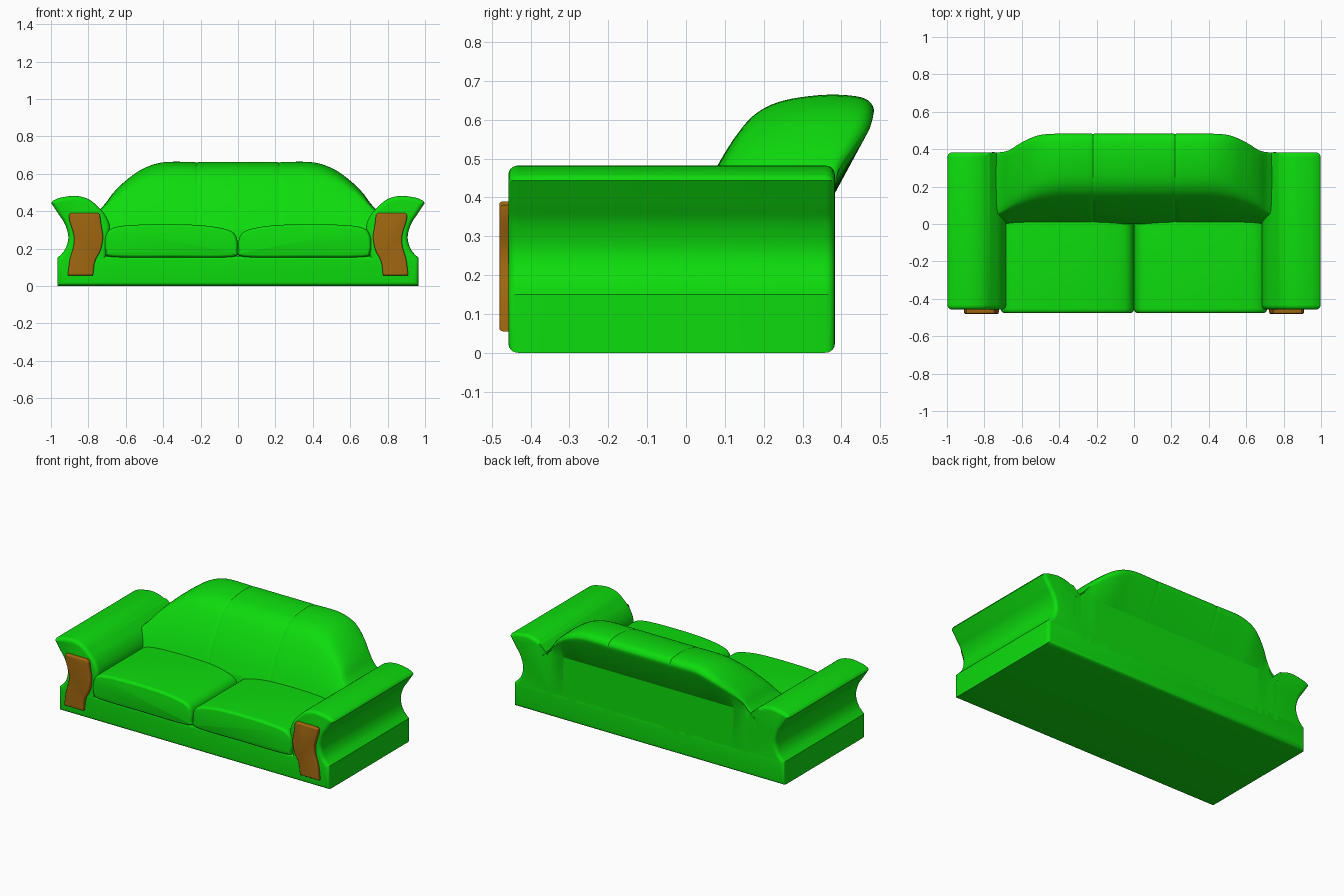
import bpy, bmesh, math

if "Cube" in bpy.data.objects:
    bpy.data.objects.remove(bpy.data.objects["Cube"])


def material(name, rgb):
    m = bpy.data.materials.new(name)
    m.diffuse_color = (*rgb, 1)
    m.use_nodes = True
    m.node_tree.nodes["Principled BSDF"].inputs["Base Color"].default_value = m.diffuse_color
    return m


GREEN = material("green_fabric", (0.004, 0.72, 0.004))
BROWN = material("brown_wood", (0.355, 0.137, 0.005))


def spline(pts, n=5, closed=False):
    """Catmull-Rom curve through points of any dimension."""
    out, c = [], len(pts)
    for i in range(c if closed else c - 1):
        if closed:
            q = [pts[(i + k) % c] for k in (-1, 0, 1, 2)]
        else:
            q = [pts[min(max(i + k, 0), c - 1)] for k in (-1, 0, 1, 2)]
        for s in range(n):
            t = s / n
            out.append(tuple(0.5 * (2 * b + (d - a) * t + (2 * a - 5 * b + 4 * d - e) * t * t
                                    + (3 * b - a - 3 * d + e) * t ** 3)
                             for a, b, d, e in zip(*q)))
    return out if closed else out + [tuple(pts[-1])]


def finish(name, bm, mat, angle=40):
    bmesh.ops.recalc_face_normals(bm, faces=bm.faces[:])
    me = bpy.data.meshes.new(name)
    bm.to_mesh(me)
    bm.free()
    me.materials.append(mat)
    ob = bpy.data.objects.new(name, me)
    bpy.context.collection.objects.link(ob)
    bpy.ops.object.select_all(action='DESELECT')
    ob.select_set(True)
    bpy.context.view_layer.objects.active = ob
    bpy.ops.object.shade_smooth_by_angle(angle=math.radians(angle))
    return ob


def loft(name, rings, mat, angle=40):
    bm = bmesh.new()
    rings = [[bm.verts.new(p) for p in ring] for ring in rings]
    for r, q in zip(rings, rings[1:]):
        for i in range(len(r)):
            j = (i + 1) % len(r)
            bm.faces.new((r[i], r[j], q[j], q[i]))
    bm.faces.new(rings[0])
    bm.faces.new(rings[-1][::-1])
    return finish(name, bm, mat, angle)


def inward(pts):
    """Mitred inward direction at each outline point."""
    n = len(pts)
    area = sum(pts[i - 1][0] * pts[i][1] - pts[i][0] * pts[i - 1][1] for i in range(n))
    s = 1 if area > 0 else -1
    dirs = []
    for i in range(n):
        e = []
        for a, b in ((pts[i - 1], pts[i]), (pts[i], pts[(i + 1) % n])):
            dx, dz = b[0] - a[0], b[1] - a[1]
            m = math.hypot(dx, dz)
            e.append((-s * dz / m, s * dx / m))
        x, z = e[0][0] + e[1][0], e[0][1] + e[1][1]
        m = max(x * x + z * z, 1.0) / 2
        dirs.append((x / m, z / m))
    return dirs


def prism(name, pts, y0, y1, rim, depth, mat, rear=lambda x, z: True):
    """Extrude an (x, z) outline along y with rounded end rims."""
    dirs, rings = inward(pts), []
    steps = [k / 5 * math.pi / 2 for k in range(6)]
    for front, angles in ((True, steps), (False, steps[::-1])):
        for t in angles:
            d, off = rim * (1 - math.sin(t)), depth * (1 - math.cos(t))
            ring = []
            for (x, z), (u, v) in zip(pts, dirs):
                w = 1 if front or rear(x, z) else 0
                ring.append((x + u * d * w, y0 + off if front else y1 - off * w, z + v * d * w))
            rings.append(ring)
    return loft(name, rings, mat)


# Base with flared arms, one U-shaped outline
outer = spline([(0.965, 0.15), (0.925, 0.195), (0.907, 0.26), (0.925, 0.33), (0.96, 0.385), (0.998, 0.443)])
inner = spline([(0.99, 0.456), (0.95, 0.472), (0.87, 0.482), (0.80, 0.465), (0.75, 0.425),
                (0.71, 0.38), (0.685, 0.32), (0.69, 0.25), (0.705, 0.16)])
half = [(0.965, 0.0)] + outer + inner
prism("base_and_arms", half + [(-x, z) for x, z in half[::-1]], -0.457, 0.383, 0.022, 0.025, GREEN,
      lambda x, z: abs(x) > 0.78 or z < 0.1)

# Seat cushions and wooden arm panels, mirrored left and right
cushion = spline([(0.035, 0.155), (0.003, 0.19), (0.003, 0.24), (0.02, 0.28), (0.07, 0.305), (0.2, 0.325),
                  (0.4, 0.33), (0.58, 0.325), (0.67, 0.31), (0.705, 0.275), (0.712, 0.22),
                  (0.705, 0.18), (0.67, 0.155), (0.35, 0.153)], 4, True)
panel = (spline([(0.775, 0.055), (0.765, 0.13), (0.735, 0.19), (0.722, 0.26), (0.73, 0.32), (0.738, 0.38)])
         + spline([(0.748, 0.39), (0.895, 0.39)], 2)
         + spline([(0.905, 0.38), (0.90, 0.345), (0.878, 0.27), (0.88, 0.21), (0.90, 0.14), (0.91, 0.055)]))
for side, s in (("right", 1), ("left", -1)):
    prism(side + "_seat_cushion", [(s * x, z) for x, z in cushion], -0.475, 0.06, 0.015, 0.025, GREEN)
    prism(side + "_arm_panel", [(s * x, z) for x, z in panel], -0.48, -0.44, 0.007, 0.012, BROWN)

# Backrest: cross-sections lofted along x, shrinking toward the arms
front = [(0, 0.30), (0.04, 0.40), (0.08, 0.48), (0.13, 0.56), (0.18, 0.615), (0.25, 0.648), (0.36, 0.663)]
rear = [(0.45, 0.656), (0.48, 0.63), (0.476, 0.60)]


def section(x, h, yb, groove):
    k = (h - 0.30) / 0.363
    ring = []
    for y, z in front:
        w = max(0, (y - 0.18) / 0.30)
        ring.append(((1 - w) * y * k + w * y * yb / 0.48 + groove * (1 - w), 0.30 + (z - 0.30) * k))
    ring += [(y * yb / 0.48, 0.30 + (z - 0.30) * k) for y, z in rear]
    low = min(0.41, ring[-1][1] - 0.02)
    return [(x, y, z) for y, z in [(0.0, 0.12)] + spline(ring, 5) + [(0.383, low), (0.383, 0.12)]]


wing = spline([(0.25, 0.663, 0.482), (0.40, 0.661, 0.482), (0.51, 0.626, 0.473), (0.60, 0.563, 0.435),
               (0.665, 0.50, 0.395), (0.71, 0.44, 0.383), (0.76, 0.39, 0.383)], 5)
stations = [(0.0, 0.663, 0.482, 0), (0.20, 0.663, 0.482, 0), (0.212, 0.662, 0.482, 0.001),
            (0.22, 0.659, 0.480, 0.003), (0.228, 0.662, 0.482, 0.001)] + [(*w, 0) for w in wing]
stations = [(-x, h, y, g) for x, h, y, g in stations[:0:-1]] + stations
loft("backrest", [section(*st) for st in stations], GREEN, 24)
